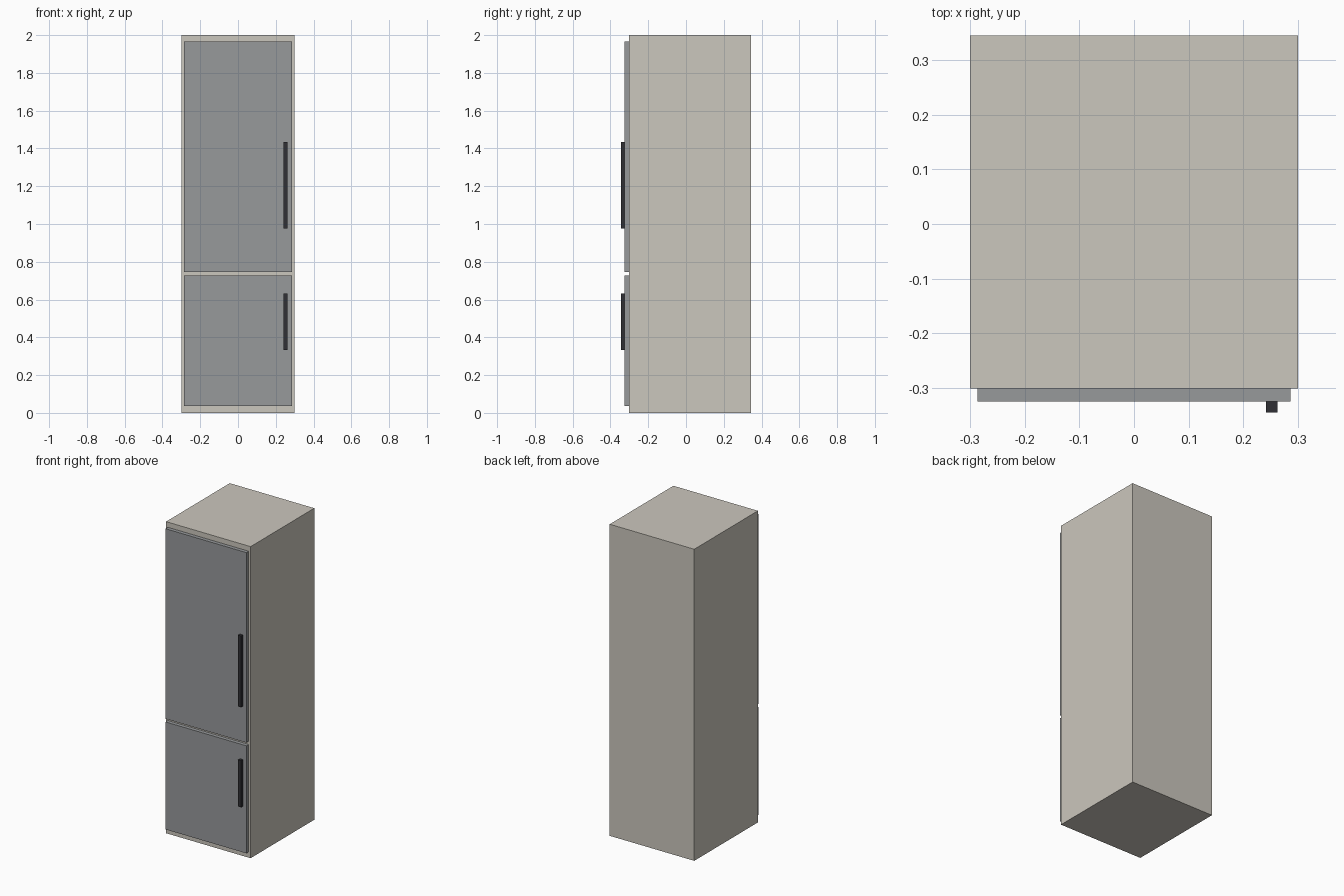
import bpy

if "Cube" in bpy.data.objects:
    bpy.data.objects.remove(bpy.data.objects["Cube"])


def material(name, color):
    mat = bpy.data.materials.new(name)
    mat.diffuse_color = (*color, 1.0)
    mat.use_nodes = True
    mat.node_tree.nodes["Principled BSDF"].inputs["Base Color"].default_value = mat.diffuse_color
    return mat


def box(name, x, y, z, mat):
    """Box spanning the given (min, max) ranges."""
    spans = (x, y, z)
    bpy.ops.mesh.primitive_cube_add(size=1, location=[(a + b) / 2 for a, b in spans])
    obj = bpy.context.object
    obj.name = name
    obj.scale = [b - a for a, b in spans]
    bpy.ops.object.transform_apply(location=False, rotation=False, scale=True)
    obj.data.materials.append(mat)
    return obj


cream = material("cabinet_cream", (0.60, 0.57, 0.51))
steel = material("door_grey", (0.31, 0.32, 0.33))
black = material("handle_black", (0.03, 0.03, 0.035))

# Layers from back to front
BACK, FRONT, DOOR_FRONT, HANDLE_FRONT = 0.345, -0.301, -0.325, -0.345

# Cabinet body
box("cabinet", (-0.3, 0.3), (FRONT, BACK), (0, 2), cream)

# Fridge door above, freezer door below, each with a bar handle
for name, door_z, handle_z in (
    ("fridge", (0.747, 1.967), (0.975, 1.433)),
    ("freezer", (0.037, 0.727), (0.333, 0.633)),
):
    box(name + "_door", (-0.287, 0.287), (DOOR_FRONT, FRONT), door_z, steel)
    box(name + "_handle", (0.242, 0.263), (HANDLE_FRONT, DOOR_FRONT), handle_z, black)
